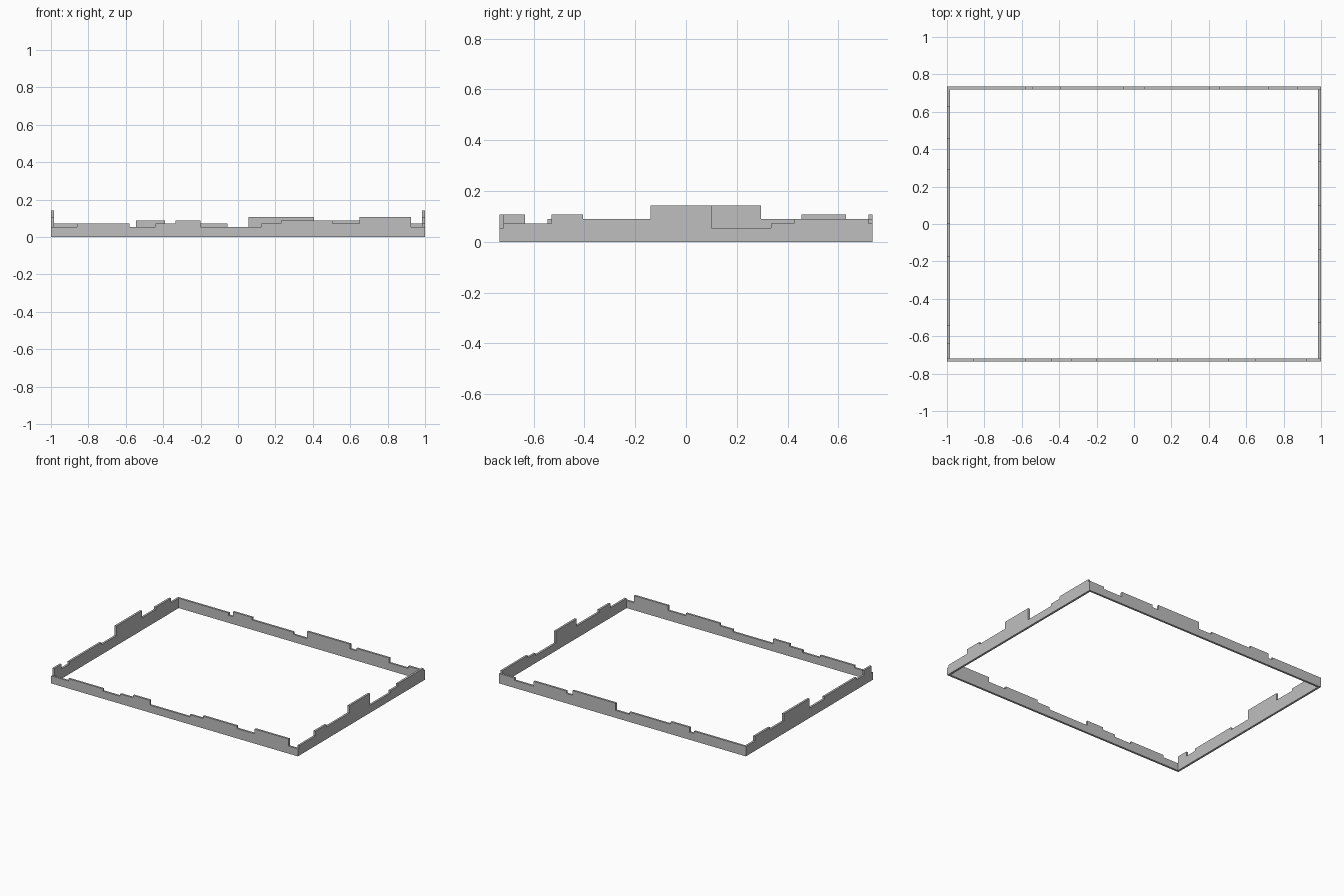
import bpy
import bmesh
from mathutils import Vector

cube = bpy.data.objects.get("Cube")
if cube:
    bpy.data.objects.remove(cube, do_unlink=True)

HALF_X, HALF_Y, THICK = 1.0, 0.735, 0.015
INNER_Y = HALF_Y - THICK
# Battlement levels, lowest to highest
L1, L2, L3, L4, L5 = 0.055, 0.072, 0.09, 0.107, 0.143

grey = bpy.data.materials.new("light_grey")
grey.use_nodes = True
colour = (0.52, 0.52, 0.52, 1)
grey.diffuse_color = colour
grey.node_tree.nodes["Principled BSDF"].inputs["Base Color"].default_value = colour


def wall(name, start, steps, place, inward):
    """Extrude a stepped outline; steps are (end position, height)."""
    outline = [(start, 0)]
    left = start
    for right, height in steps:
        outline += [(left, height), (right, height)]
        left = right
    outline.append((left, 0))

    bm = bmesh.new()
    face = bm.faces.new([bm.verts.new(place(u, z)) for u, z in outline])
    result = bmesh.ops.extrude_face_region(bm, geom=[face])
    moved = [v for v in result["geom"] if isinstance(v, bmesh.types.BMVert)]
    bmesh.ops.translate(bm, verts=moved, vec=Vector(inward) * THICK)
    bmesh.ops.recalc_face_normals(bm, faces=bm.faces)
    mesh = bpy.data.meshes.new(name)
    bm.to_mesh(mesh)
    bm.free()
    mesh.materials.append(grey)
    bpy.context.collection.objects.link(bpy.data.objects.new(name, mesh))


# Long walls own the corners
wall("front_wall", -HALF_X,
     [(-0.86, L1), (-0.58, L2), (-0.44, L1), (-0.335, L2), (-0.2, L3),
      (0.125, L1), (0.23, L2), (0.505, L3), (0.65, L2), (0.925, L4), (HALF_X, L1)],
     lambda u, z: (u, -HALF_Y, z), (0, 1, 0))
wall("back_wall", -HALF_X,
     [(-0.58, L2), (-0.545, L1), (-0.39, L3), (-0.055, L2), (0.055, L1),
      (0.405, L4), (0.455, L2), (0.72, L3), (0.875, L1), (HALF_X, L2)],
     lambda u, z: (u, HALF_Y, z), (0, -1, 0))

# Short walls fit between the long ones
wall("left_wall", -INNER_Y,
     [(-0.53, L2), (-0.405, L4), (-0.14, L3), (0.1, L5), (0.335, L1),
      (0.425, L2), (INNER_Y, L3)],
     lambda u, z: (HALF_X, u, z), (-1, 0, 0))
wall("right_wall", -INNER_Y,
     [(-0.635, L4), (-0.545, L2), (-0.175, L3), (0, L2), (0.295, L5),
      (0.455, L3), (0.63, L4), (INNER_Y, L2)],
     lambda u, z: (-HALF_X, u, z), (1, 0, 0))
